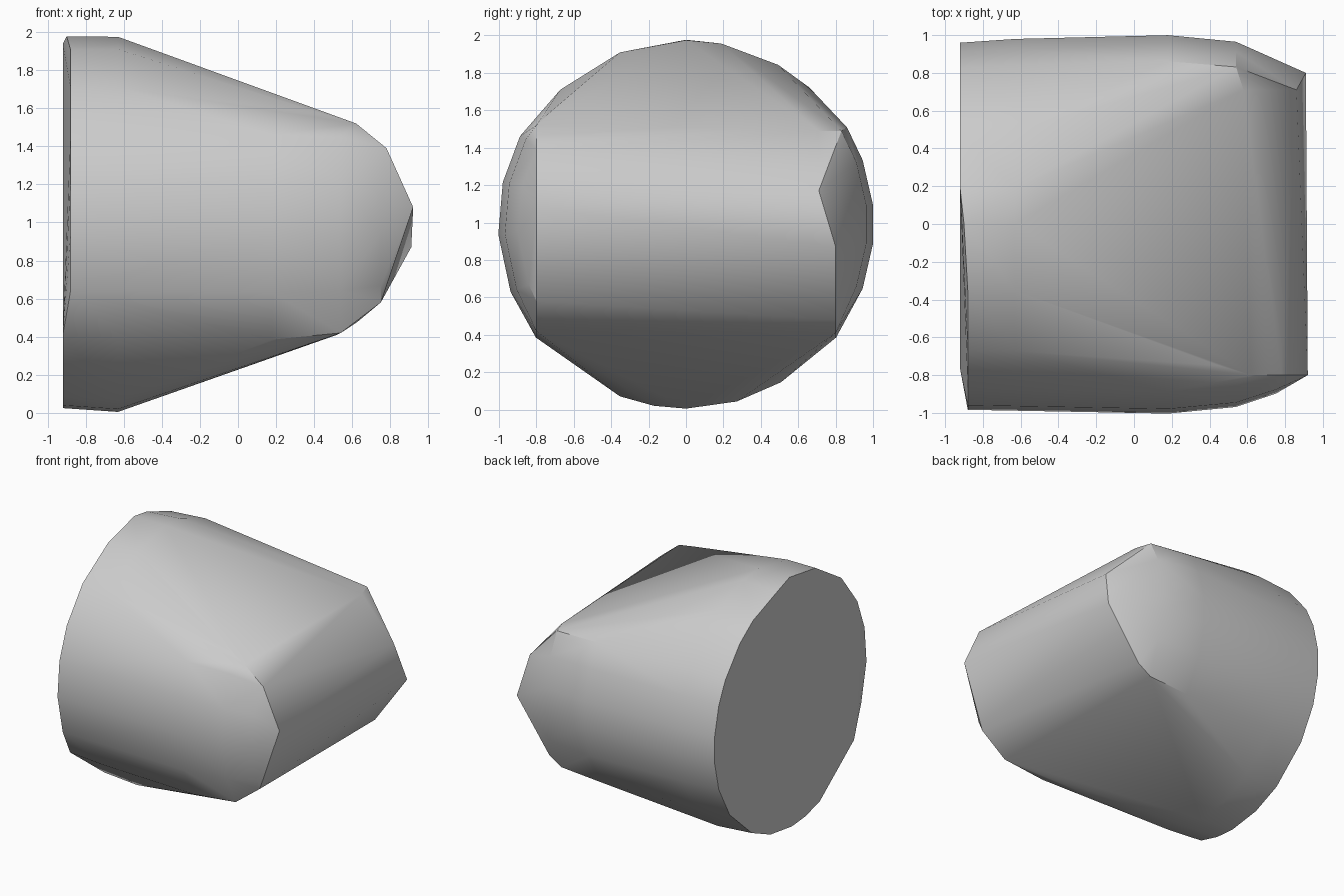
import bpy
import bmesh
from math import cos, sin, radians

cube = bpy.data.objects.get("Cube")
if cube:
    bpy.data.objects.remove(cube, do_unlink=True)

CENTRE_Z = 0.99

# Uneven spacing of the facets around the barrel, in degrees from +y
ANGLES = [90, 79, 60, 48, 31, 20, 6, -6, -20, -37, -59, -74, -90,
          -100, -111, -143, -159, -177, 167, 152, 133, 111]


def ring_point(x, radius, angle):
    return (x, radius * cos(angle), CENTRE_Z + radius * sin(angle))


def wedge_half_height(x):
    """Half height of the tapering body at a given x."""
    return 0.99 - 0.36 * (x + 0.63)


points = []

# Broad flat end: its front edge is set slightly inward
for degrees in ANGLES:
    angle = radians(degrees)
    front = cos(angle) < -0.3 and sin(angle) > -0.6
    if front:
        points.append(ring_point(-0.88, 0.985, angle))
    elif sin(angle) > 0.99:
        points.append(ring_point(-0.9, 0.987, angle))
    else:
        points.append(ring_point(-0.92, 0.965, angle))

# Barrel rings, kept only where they lie inside the taper
for x, radius in [(-0.63, 0.985), (0.18, 1.005), (0.54, 0.97), (0.75, 0.9)]:
    for degrees in ANGLES:
        angle = radians(degrees)
        inside = abs(radius * sin(angle)) <= wedge_half_height(x)
        bevelled_back = x > 0.6 and cos(angle) > 0
        if inside and not bevelled_back:
            points.append(ring_point(x, radius, angle))

# Narrow nose: front outline, then the clipped back outline
points += [(x, -0.8, z) for x, z in
           [(0.62, 1.52), (0.78, 1.39), (0.92, 1.08), (0.75, 0.58), (0.54, 0.42)]]
points += [(0.45, -0.75, 1.57)]
points += [(0.58, 0.71, 1.49), (0.86, 0.71, 1.17),
           (0.91, 0.8, 0.87), (0.63, 0.8, 0.48), (0.52, 0.8, 0.41)]

# Wrap the outlines in one faceted convex skin
bm = bmesh.new()
for point in points:
    bm.verts.new(point)
bmesh.ops.convex_hull(bm, input=bm.verts[:], use_existing_faces=False)
loose = [v for v in bm.verts if not v.link_faces]
bmesh.ops.delete(bm, geom=loose, context='VERTS')
bmesh.ops.dissolve_limit(bm, angle_limit=radians(0.5),
                         verts=bm.verts[:], edges=bm.edges[:])
bmesh.ops.recalc_face_normals(bm, faces=bm.faces[:])

mesh = bpy.data.meshes.new("tapered_body")
bm.to_mesh(mesh)
bm.free()
body = bpy.data.objects.new("tapered_body", mesh)
bpy.context.collection.objects.link(body)

# Plain grey surface
grey = bpy.data.materials.new("plain_grey")
grey.use_nodes = True
colour = (0.6, 0.6, 0.6, 1)
grey.diffuse_color = colour
grey.node_tree.nodes["Principled BSDF"].inputs["Base Color"].default_value = colour
mesh.materials.append(grey)

# Soft barrel with crisp ends
bpy.ops.object.select_all(action='DESELECT')
body.select_set(True)
bpy.context.view_layer.objects.active = body
bpy.ops.object.shade_smooth_by_angle(angle=radians(30))
